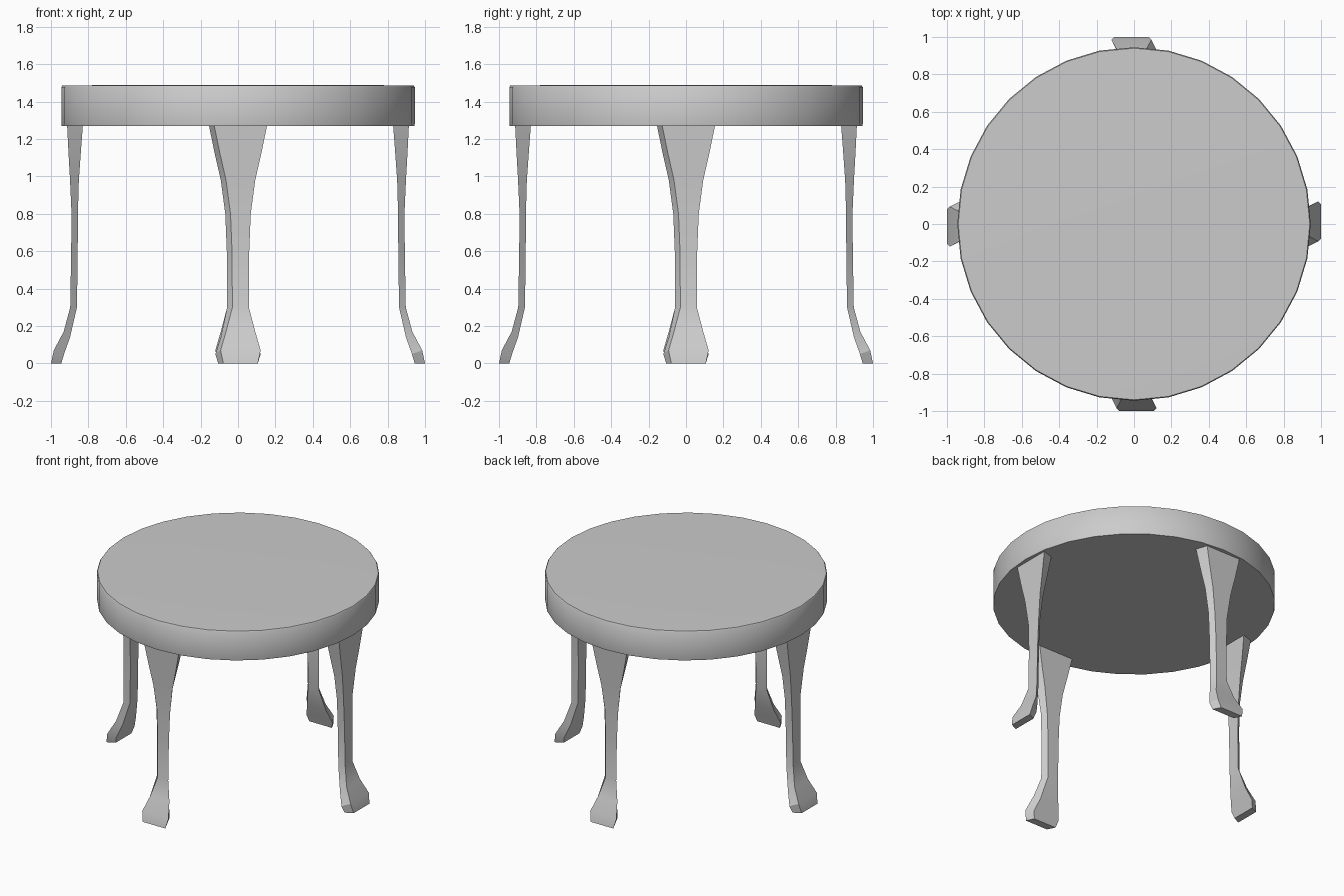
import bpy, bmesh, math
from mathutils import Matrix

if "Cube" in bpy.data.objects:
    bpy.data.objects.remove(bpy.data.objects["Cube"])


def finish(bm, name, angle):
    bmesh.ops.recalc_face_normals(bm, faces=bm.faces)
    mesh = bpy.data.meshes.new(name)
    bm.to_mesh(mesh)
    bm.free()
    ob = bpy.data.objects.new(name, mesh)
    bpy.context.collection.objects.link(ob)
    bpy.ops.object.select_all(action='DESELECT')
    ob.select_set(True)
    bpy.context.view_layer.objects.active = ob
    bpy.ops.object.shade_smooth_by_angle(angle=math.radians(angle))
    return ob


def loft(bm, rings):
    # Bridge successive rings of points and cap both ends
    loops = [[bm.verts.new(p) for p in ring] for ring in rings]
    n = len(loops[0])
    for a, b in zip(loops, loops[1:]):
        for i in range(n):
            j = (i + 1) % n
            bm.faces.new((a[i], a[j], b[j], b[i]))
    bm.faces.new(loops[0])
    bm.faces.new(loops[-1])


# Round 32-sided tabletop with a barely crowned upper face
SIDES = 32
profile = [(0.943, 1.27), (0.945, 1.28), (0.945, 1.478), (0.94, 1.485), (0.60, 1.49)]
bm = bmesh.new()
loft(bm, [[(r * math.cos(2 * math.pi * i / SIDES), r * math.sin(2 * math.pi * i / SIDES), z)
           for i in range(SIDES)] for r, z in profile])
finish(bm, "tabletop", 40)

# Curved leg sections: outer z, outer radius, inner z, inner radius, half width
SECTIONS = [
    (0.00, 1.000, 0.00, 0.945, 0.092),
    (0.07, 0.985, 0.05, 0.930, 0.107),
    (0.17, 0.932, 0.14, 0.898, 0.078),
    (0.30, 0.897, 0.30, 0.861, 0.044),
    (0.60, 0.892, 0.60, 0.857, 0.046),
    (0.80, 0.890, 0.80, 0.856, 0.054),
    (0.98, 0.898, 0.98, 0.851, 0.078),
    (1.12, 0.906, 1.12, 0.841, 0.110),
    (1.28, 0.914, 1.28, 0.829, 0.143),
]
SKEW = 0.014  # the outer face sits slightly to one side of the inner face

for k, name in enumerate(("right_leg", "back_leg", "left_leg", "front_leg")):
    bm = bmesh.new()
    loft(bm, [[(ro, SKEW - w, zo), (ro, SKEW + w, zo), (ri, w - SKEW, zi), (ri, -w - SKEW, zi)]
              for zo, ro, zi, ri, w in SECTIONS])
    bm.transform(Matrix.Rotation(k * math.pi / 2, 4, 'Z'))
    finish(bm, name, 30)
